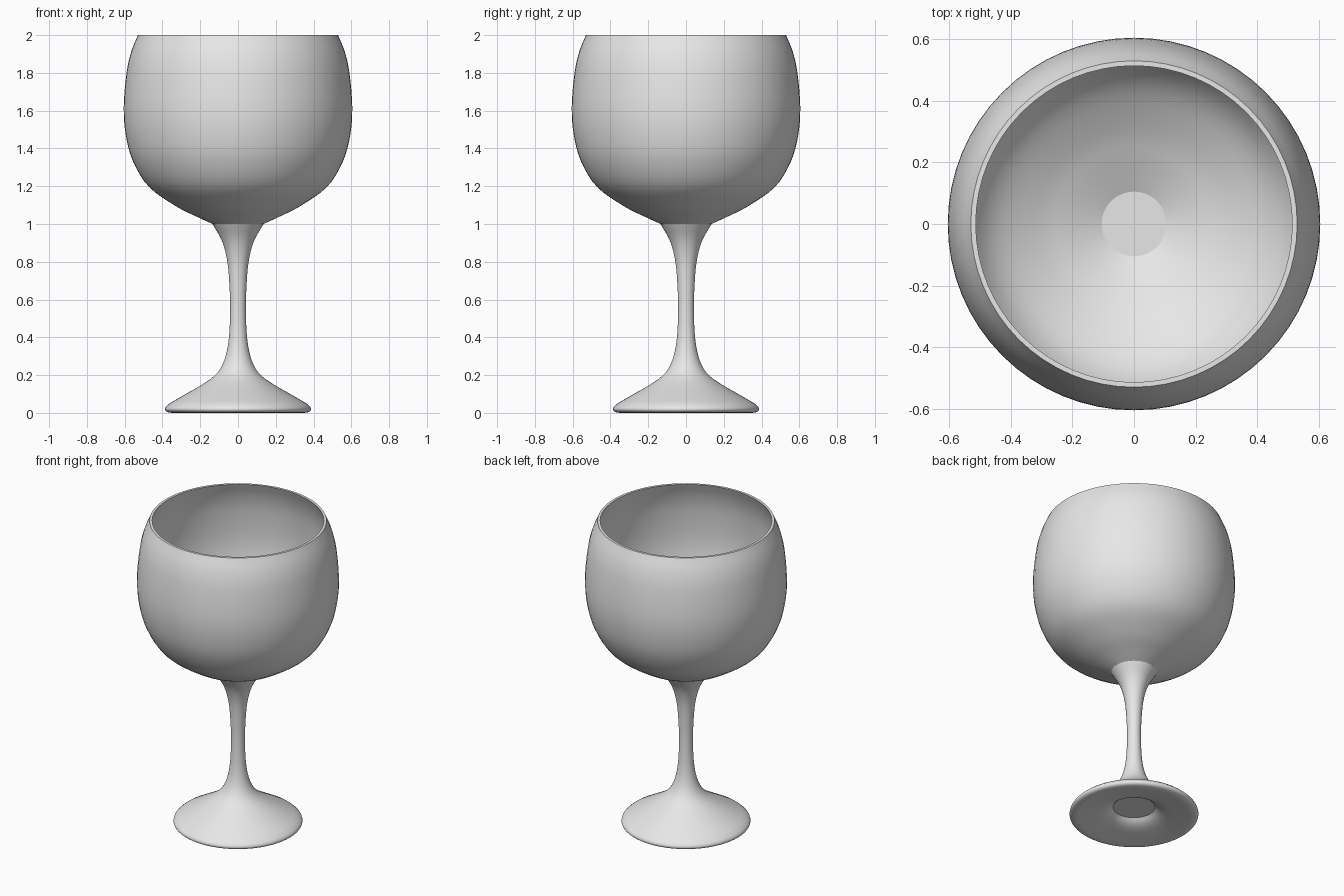
import bpy, bmesh, math
from mathutils import Vector

SEGMENTS = 64

cube = bpy.data.objects.get("Cube")
if cube:
    bpy.data.objects.remove(cube, do_unlink=True)

grey = bpy.data.materials.new("light grey")
grey.use_nodes = True
colour = (0.8, 0.8, 0.8, 1)
grey.diffuse_color = colour
grey.node_tree.nodes["Principled BSDF"].inputs["Base Color"].default_value = colour


def smooth_run(points, steps=4):
    """Smooth curve through (radius, height) points."""
    p = [Vector(q) for q in points]
    p = [2 * p[0] - p[1]] + p + [2 * p[-1] - p[-2]]
    out = []
    for a, b, c, d in zip(p, p[1:], p[2:], p[3:]):
        for i in range(steps):
            t = i / steps
            out.append(b + (c - a) * t / 2
                       + (a - 2.5 * b + 2 * c - d / 2) * t ** 2
                       + (1.5 * (b - c) + (d - a) / 2) * t ** 3)
    return out + [p[-2]]


def lathe(name, runs, cap_start, cap_end):
    """Spin joined profile runs around z, with optional flat end caps."""
    profile = []
    for run in runs:
        pts = smooth_run(run)
        if profile and (profile[-1] - pts[0]).length < 1e-5:
            pts = pts[1:]
        profile += pts
    bm = bmesh.new()
    rings = []
    for r, z in profile:
        angles = [math.tau * i / SEGMENTS for i in range(SEGMENTS)]
        rings.append([bm.verts.new((r * math.cos(a), r * math.sin(a), z)) for a in angles])
    for low, high in zip(rings, rings[1:]):
        for i in range(SEGMENTS):
            j = (i + 1) % SEGMENTS
            bm.faces.new((low[i], low[j], high[j], high[i]))
    if cap_start:
        bm.faces.new(rings[0][::-1])
    if cap_end:
        bm.faces.new(rings[-1])
    mesh = bpy.data.meshes.new(name)
    bm.to_mesh(mesh)
    bm.free()
    mesh.materials.append(grey)
    obj = bpy.data.objects.new(name, mesh)
    bpy.context.collection.objects.link(obj)
    bpy.ops.object.select_all(action='DESELECT')
    obj.select_set(True)
    bpy.context.view_layer.objects.active = obj
    bpy.ops.object.shade_smooth_by_angle(angle=math.radians(22))
    return obj


# Bowl: outer wall, flat lip, inner wall down to a flat floor
outer_wall = [(0.135, 1.0), (0.215, 1.037), (0.325, 1.092), (0.47, 1.195), (0.555, 1.33),
              (0.594, 1.47), (0.605, 1.62), (0.59, 1.8), (0.566, 1.91), (0.53, 2.0)]
inner_wall = [(0.514, 2.0), (0.55, 1.91), (0.575, 1.8), (0.59, 1.62), (0.579, 1.47),
              (0.542, 1.337), (0.46, 1.207), (0.318, 1.107), (0.209, 1.053), (0.105, 1.005)]
lathe("bowl", [outer_wall, [outer_wall[-1], inner_wall[0]], inner_wall], True, True)

# Stem and foot: hollow underside, rounded edge, flared stem
underside = [(0.125, 0.065), (0.155, 0.042), (0.2, 0.025), (0.27, 0.012), (0.35, 0.0)]
foot_edge = [(0.35, 0.0), (0.37, 0.003), (0.382, 0.01), (0.386, 0.02), (0.38, 0.034), (0.36, 0.052)]
foot_and_stem = [(0.36, 0.052), (0.28, 0.098), (0.195, 0.147), (0.13, 0.192), (0.09, 0.24),
                 (0.063, 0.31), (0.048, 0.4), (0.042, 0.52), (0.044, 0.65), (0.056, 0.8),
                 (0.085, 0.91), (0.135, 1.0)]
lathe("stem_and_foot", [underside, foot_edge, foot_and_stem], True, False)
